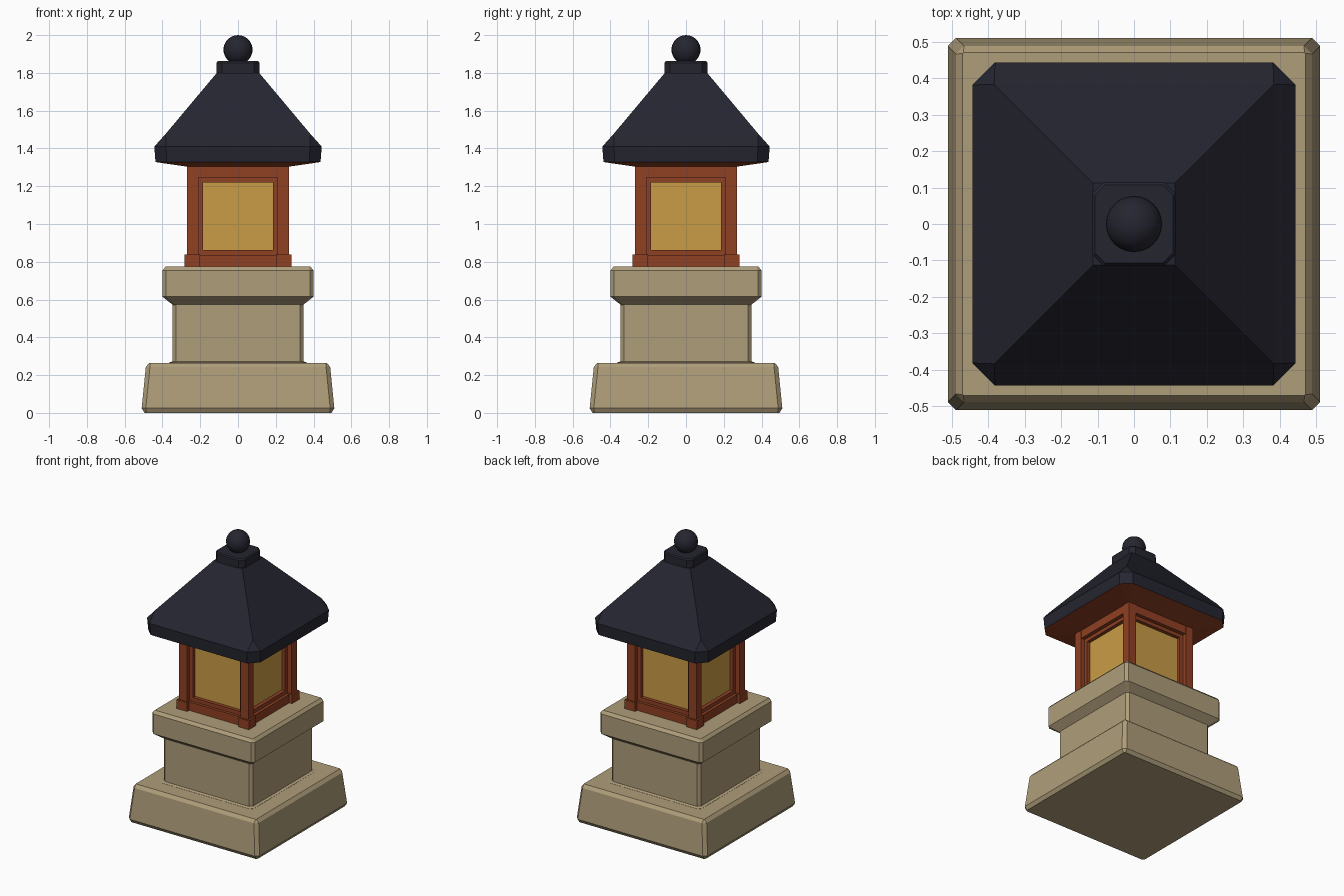
import bpy, bmesh, math
from mathutils import Matrix

if "Cube" in bpy.data.objects:
    bpy.data.objects.remove(bpy.data.objects["Cube"])


def material(name, rgb):
    m = bpy.data.materials.new(name)
    m.diffuse_color = (*rgb, 1)
    m.use_nodes = True
    m.node_tree.nodes["Principled BSDF"].inputs["Base Color"].default_value = m.diffuse_color
    return m


STONE = material("sand_stone", (0.43, 0.34, 0.195))
WOOD = material("red_wood", (0.28, 0.052, 0.017))
GLOW = material("amber_pane", (0.59, 0.335, 0.063))
TILE = material("dark_tile", (0.0185, 0.0185, 0.030))


def finish(bm, name, *mats):
    bmesh.ops.remove_doubles(bm, verts=bm.verts, dist=0.0005)
    bmesh.ops.recalc_face_normals(bm, faces=bm.faces)
    me = bpy.data.meshes.new(name)
    bm.to_mesh(me)
    bm.free()
    ob = bpy.data.objects.new(name, me)
    bpy.context.collection.objects.link(ob)
    for m in mats:
        me.materials.append(m)
    return ob


def square_loft(name, rings, *mats, under=None):
    """Stack of corner-cut squares: each ring is (half width, corner cut, z)."""
    bm = bmesh.new()
    loops = []
    for h, c, z in rings:
        i = h - c
        pts = [(i, -h), (h, -i), (h, i), (i, h), (-i, h), (-h, i), (-h, -i), (-i, -h)]
        loops.append([bm.verts.new((x, y, z)) for x, y in pts])
    for a, b in zip(loops, loops[1:]):
        for k in range(8):
            n = (k + 1) % 8
            bm.faces.new((a[k], a[n], b[n], b[k]))
    bm.faces.new(loops[0][::-1])
    bm.faces.new(loops[-1])
    bmesh.ops.remove_doubles(bm, verts=bm.verts, dist=0.0005)
    bmesh.ops.recalc_face_normals(bm, faces=bm.faces)
    if under is not None:  # second colour on downward faces
        bm.normal_update()
        for f in bm.faces:
            if f.normal.z < -0.7:
                f.material_index = under
    return finish(bm, name, *mats)


def add_box(bm, x0, x1, y0, y1, z0, z1):
    mat = Matrix.Translation(((x0 + x1) / 2, (y0 + y1) / 2, (z0 + z1) / 2))
    mat = mat @ Matrix.Diagonal((x1 - x0, y1 - y0, z1 - z0, 1))
    bmesh.ops.create_cube(bm, size=1, matrix=mat)


def four_sides(name, mat, boxes):
    """Build boxes on the front and repeat them on every side."""
    for k, side in enumerate(("front", "right", "back", "left")):
        bm = bmesh.new()
        for b in boxes:
            add_box(bm, *b)
        bm.transform(Matrix.Rotation(k * math.pi / 2, 4, "Z"))
        finish(bm, f"{name}_{side}", mat)


# Stone plinth, pedestal and platform
square_loft("plinth", [(0.495, 0.01, 0), (0.51, 0.022, 0.025), (0.488, 0.022, 0.243),
                       (0.47, 0.003, 0.265)], STONE)
square_loft("pedestal", [(0.365, 0.02, 0.255), (0.365, 0.02, 0.266), (0.347, 0.02, 0.272),
                         (0.347, 0.02, 0.59)], STONE)
square_loft("platform", [(0.335, 0.01, 0.572), (0.345, 0.012, 0.572), (0.40, 0.02, 0.615),
                         (0.40, 0.02, 0.755), (0.382, 0.005, 0.775)], STONE)

# Corner posts with wider feet
four_sides("corner_post", WOOD, [(0.21, 0.27, -0.27, -0.21, 0.77, 1.32)])
four_sides("post_foot", WOOD, [(0.20, 0.282, -0.282, -0.20, 0.77, 0.838)])

# Lintels and sills between the posts
four_sides("lintel", WOOD, [(-0.21, 0.21, -0.267, -0.20, 1.245, 1.32)])
four_sides("sill", WOOD, [(-0.21, 0.21, -0.26, -0.19, 0.77, 0.835)])

# Window frames
four_sides("window_frame", WOOD, [
    (-0.212, -0.184, -0.24, -0.19, 0.83, 1.25),
    (0.184, 0.212, -0.24, -0.19, 0.83, 1.25),
    (-0.184, 0.184, -0.24, -0.19, 0.83, 0.862),
    (-0.184, 0.184, -0.24, -0.19, 1.22, 1.25)])

# Glowing chamber behind the frames
bm = bmesh.new()
add_box(bm, -0.215, 0.215, -0.215, 0.215, 0.78, 1.30)
finish(bm, "lamp_panes", GLOW)

# Hipped roof with cut corners and a wooden underside
square_loft("roof", [(0.265, 0.0, 1.303), (0.437, 0.06, 1.328), (0.443, 0.062, 1.41),
                     (0.383, 0.0, 1.477), (0.112, 0.0, 1.80)], TILE, WOOD, under=1)

# Roof cap and ball finial
square_loft("roof_cap", [(0.114, 0.03, 1.785), (0.114, 0.03, 1.853),
                         (0.107, 0.028, 1.862)], TILE)
bm = bmesh.new()
bmesh.ops.create_uvsphere(bm, u_segments=24, v_segments=14, radius=0.077,
                          matrix=Matrix.Translation((0, 0, 1.923)))
for f in bm.faces:
    f.smooth = True
finish(bm, "ball_finial", TILE)
